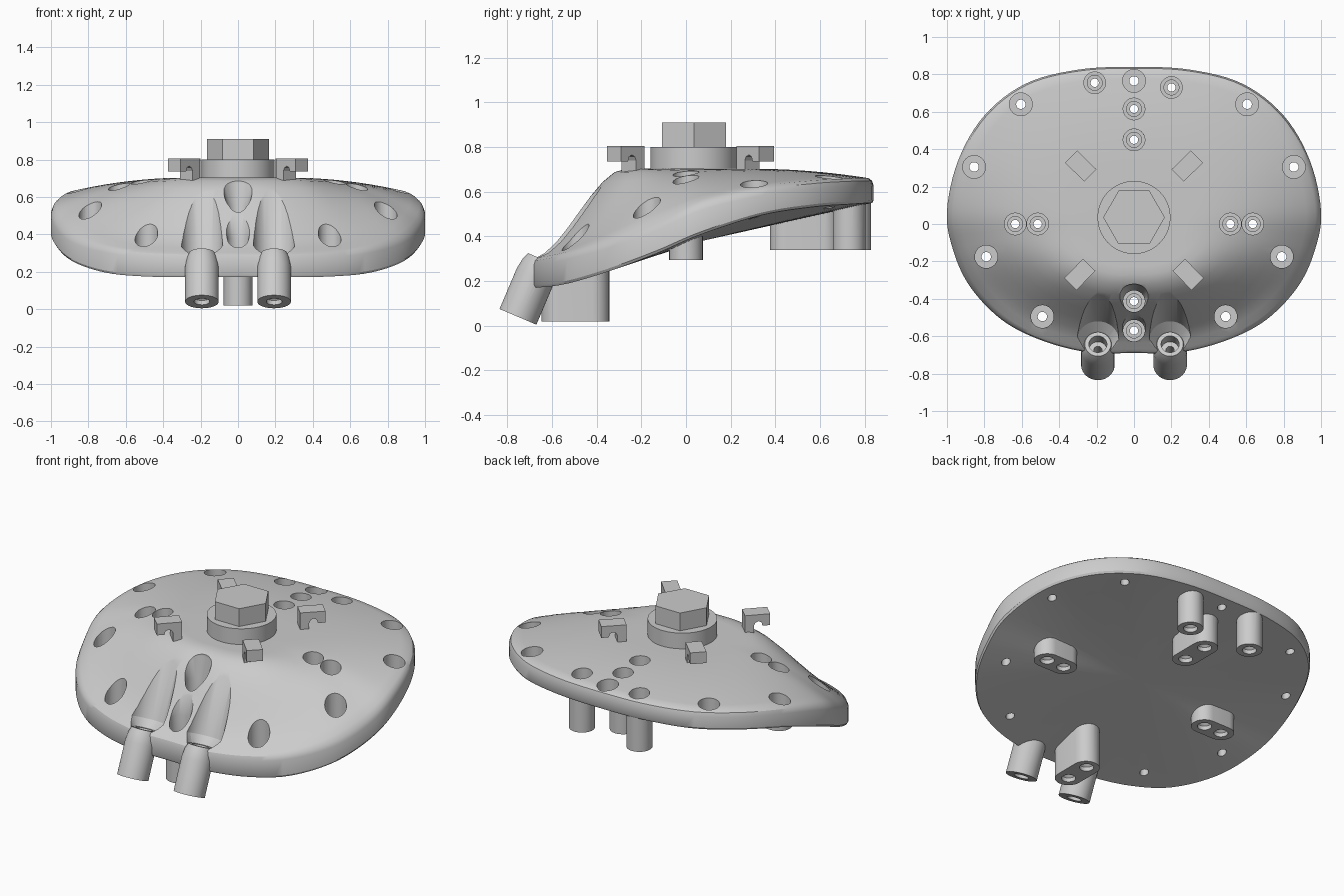
import bpy, bmesh
from math import sin, cos, pi, radians, atan2
from mathutils import Vector, Matrix
from mathutils.bvhtree import BVHTree

if "Cube" in bpy.data.objects:
    bpy.data.objects.remove(bpy.data.objects["Cube"])


def make(name, bm):
    bmesh.ops.recalc_face_normals(bm, faces=bm.faces)
    me = bpy.data.meshes.new(name)
    bm.to_mesh(me)
    bm.free()
    ob = bpy.data.objects.new(name, me)
    bpy.context.collection.objects.link(ob)
    return ob


def skin(bm, rings):
    for a, b in zip(rings, rings[1:]):
        n = len(a)
        for i in range(n):
            bm.faces.new((a[i], a[(i + 1) % n], b[(i + 1) % n], b[i]))


def lathe(name, profile, mat, n=32):
    """Solid of revolution from (radius, height) points."""
    bm = bmesh.new()
    turn = .07 if n > 6 else 0
    rings = [[bm.verts.new(mat @ Vector((r * cos(turn + 2 * pi * i / n), r * sin(turn + 2 * pi * i / n), z)))
              for i in range(n)] for r, z in profile]
    skin(bm, rings)
    bm.faces.new(rings[0])
    bm.faces.new(rings[-1])
    return make(name, bm)


def prism(name, pts, z0, z1, mat=Matrix()):
    """Flat outline extruded from z0 to z1."""
    bm = bmesh.new()
    rings = [[bm.verts.new(mat @ Vector((x, y, z))) for x, y in pts] for z in (z0, z1)]
    skin(bm, rings)
    bm.faces.new(rings[0])
    bm.faces.new(rings[1])
    return make(name, bm)


def slot(a, b, r, z0, z1):
    """Rounded slot-shaped boss between two points."""
    a, b = Vector(a), Vector(b)
    ang = atan2(b.y - a.y, b.x - a.x)
    pts = []
    for c, start in ((b, ang - pi / 2), (a, ang + pi / 2)):
        pts += [(c.x + r * cos(start + pi * i / 16), c.y + r * sin(start + pi * i / 16)) for i in range(17)]
    return prism("boss", pts, z0, z1)


def at(x, y, z=0):
    return Matrix.Translation((x, y, z))


def smooth(ob):
    bpy.ops.object.select_all(action='DESELECT')
    ob.select_set(True)
    bpy.context.view_layer.objects.active = ob
    bpy.ops.object.shade_smooth_by_angle(angle=radians(30))


# Plate outline: x, y, rim bottom height, rim top height
half = [(0, .84, .55, .657), (.3, .825, .55, .657), (.58, .75, .545, .655), (.8, .58, .533, .645),
        (.94, .34, .495, .615), (1, .07, .41, .55), (.97, -.13, .325, .46), (.88, -.33, .25, .385),
        (.71, -.51, .195, .335), (.5, -.62, .175, .31), (.25, -.685, .172, .30), (0, -.69, .172, .30)]
ctrl = [Vector(p) for p in half + [(-x, y, b, t) for x, y, b, t in half[-2:0:-1]]]
rim = []
for i in range(len(ctrl)):
    p0, p1, p2, p3 = (ctrl[(i + k) % len(ctrl)] for k in (-1, 0, 1, 2))
    for s in range(6):
        u = s / 6
        rim.append(0.5 * (2 * p1 + (p2 - p0) * u + (2 * p0 - 5 * p1 + 4 * p2 - p3) * u * u
                          + (3 * p1 - p0 - 3 * p2 + p3) * u ** 3))

# Domed plate: plateau falling to the rim (S-curve in front, convex elsewhere), shallow fan underneath
CY, TOP = .05, .703
bm = bmesh.new()


def ring(t, height):
    return [bm.verts.new((p.x * t, CY + (p.y - CY) * t, height(p))) for p in rim]


def dome(t):
    u = min(max((t - .43) / .58, 0), 1)
    s_curve = 1 - u * u * (3 - 2 * u)
    v = min(max((t - .3) / .7, 0), 1)
    convex = 1 - v * v

    def height(p):
        w = min(max((p.y + .62) / .5, 0), 1)
        w = w * w * (3 - 2 * w)
        return p.w + (TOP - p.w) * (w * convex + (1 - w) * s_curve)
    return height


rings = [ring(t, dome(t)) for t in (.1, .3, .37, .43, .5, .57, .64, .71, .78, .85, .92, .97)]
rings += [ring(.99, lambda p: p.w - .008), ring(1, lambda p: p.w - .032),
          ring(1, lambda p: p.z + .012), ring(.992, lambda p: p.z)]
skin(bm, rings)
bm.faces.new(rings[0])
centre = bm.verts.new((0, CY, .375))
last = rings[-1]
for i in range(len(last)):
    bm.faces.new((last[i], last[(i + 1) % len(last)], centre))
tree = BVHTree.FromBMesh(bm)
plate = make("domed_plate", bm)


def under(x, y):
    return tree.ray_cast(Vector((x, y, -1)), Vector((0, 0, 1)))[0].z


steps = []          # (operation, helper object)
# Scooped clearances above the two tilted tubes
tilts = [at(s * .193, -.752, .04) @ Matrix.Rotation(radians(-23), 4, 'X') for s in (-1, 1)]
for m in tilts:
    steps.append(('DIFFERENCE', lathe("scoop", [(.06, .25), (.112, .33), (.116, .9)], m)))

# Bosses, posts and tilted tubes
steps.append(('UNION', slot((0, -.57), (0, -.42), .077, .02, .285)))
steps.append(('UNION', slot((0, .45), (0, .615), .075, .34, .57)))
for s in (-1, 1):
    steps.append(('UNION', slot((s * .515, 0), (s * .635, 0), .075, .295, .46)))
posts = [(-.21, .755), (.2, .73)]
for x, y in posts:
    steps.append(('UNION', lathe("post", [(.073, .34), (.073, .59)], at(x, y))))
for m in tilts:
    steps.append(('UNION', lathe("tube", [(.09, 0), (.09, .2), (.082, .25), (.07, .28)], m)))

# Counterbored holes through the plate edge
edge = [(s * x, y) for s in (-1, 1) for x, y in ((.605, .64), (.855, .305), (.79, -.175), (.49, -.495))]
for x, y in edge + [(0, .765)]:
    z = under(x, y)
    steps.append(('DIFFERENCE', lathe("hole", [(.025, z - .1), (.025, z + .045), (.061, z + .045), (.061, 1)],
                                      at(x, y))))
# Stepped holes through bosses and posts; the two front ones flare at the surface
bored = [(x, y, .34, .059, .8) for x, y in posts + [(0, .45), (0, .615)]]
bored += [(s * x, 0, .295, .058, .8) for s in (-1, 1) for x in (.515, .635)]
bored += [(0, -.57, .02, .085, .5), (0, -.413, .02, .092, .67)]
for x, y, z, flare, top in bored:
    ledge = under(x, y) + .03
    steps.append(('DIFFERENCE', lathe("hole", [(.04, z - .05), (.04, z + .025), (.022, z + .04), (.022, ledge - .03),
                                               (.04, ledge - .03), (.04, ledge), (.058, ledge),
                                               (.058, top - .12), (flare, top), (flare, 1)], at(x, y))))
for m in tilts:
    steps.append(('DIFFERENCE', lathe("hole", [(.042, -.05), (.042, .025), (.022, .04), (.022, .2),
                                               (.048, .2), (.048, .4)], m)))

# Apply all steps to the plate, then drop the helpers
for op, helper in steps:
    mod = plate.modifiers.new(op, 'BOOLEAN')
    mod.operation, mod.object, mod.solver = op, helper, 'EXACT'
    helper.hide_render = True
bpy.context.view_layer.update()
result = bpy.data.meshes.new_from_object(plate.evaluated_get(bpy.context.evaluated_depsgraph_get()))
plate.modifiers.clear()
plate.data = result
for _, helper in steps:
    bpy.data.objects.remove(helper)
smooth(plate)

# Round collar and hexagonal head
smooth(lathe("collar", [(.195, .67), (.195, .80)], at(0, .035), 64))
lathe("hex_head", [(.165, .79), (.165, .91)], at(0, .035), 6)

# Four hooked clips around the collar
hook = [(-.072, .67), (-.02, .67), (-.02, .74), (-.012, .757), (.005, .765), (.022, .757), (.03, .735),
        (.072, .735), (.072, .805), (-.072, .805)]
for x, y in ((.285, .31), (-.285, .31), (.29, -.27), (-.29, -.27)):
    m = at(x, y) @ Matrix.Rotation(atan2(y - .03, x), 4, 'Z') @ Matrix.Rotation(pi / 2, 4, 'X')
    prism("hook_clip", hook, -.046, .046, m)
